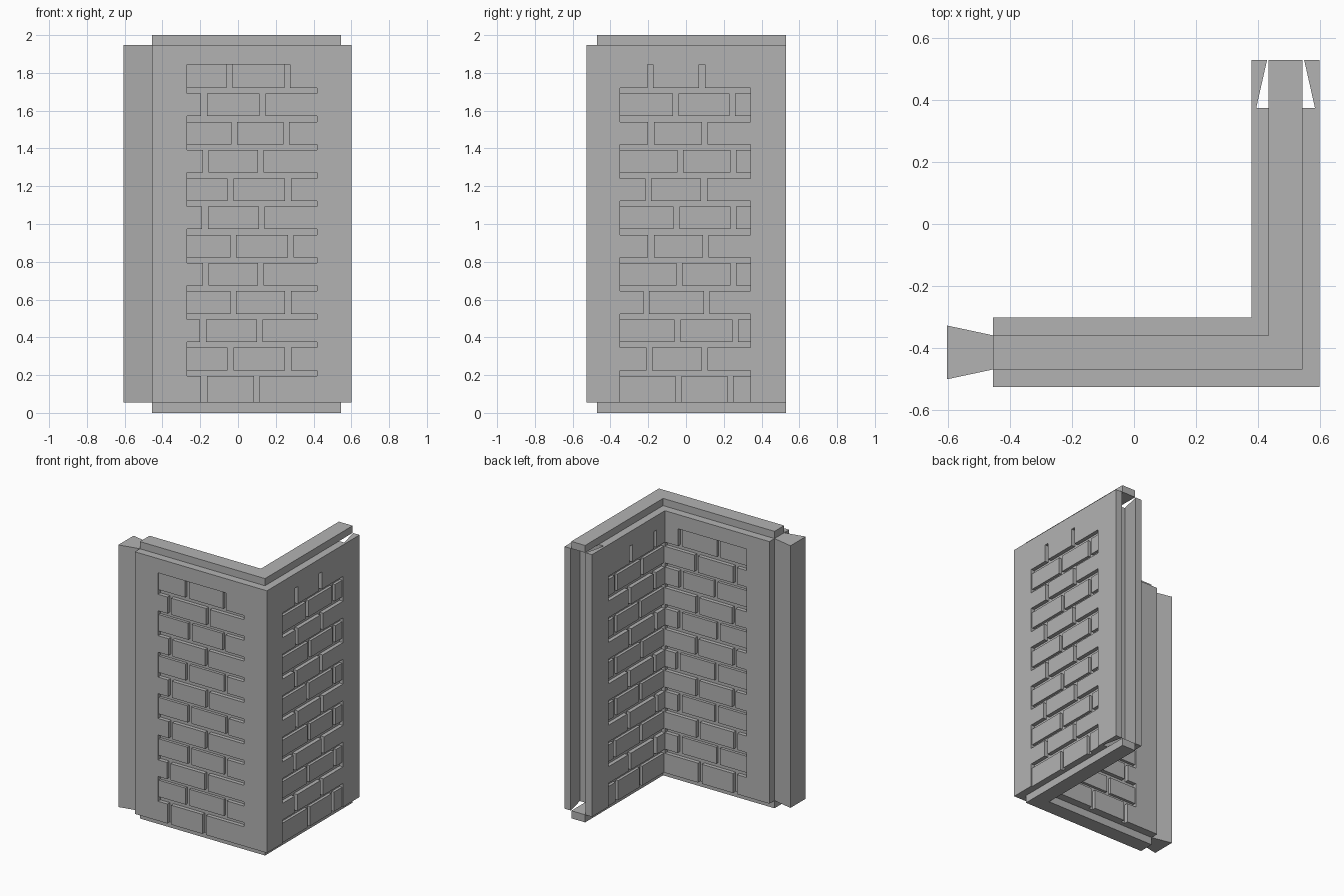
import bpy
import bmesh

cube = bpy.data.objects.get("Cube")
if cube:
    bpy.data.objects.remove(cube, do_unlink=True)

stone = bpy.data.materials.new("stone_grey")
stone.use_nodes = True
GREY = (0.45, 0.45, 0.45, 1)
stone.diffuse_color = GREY
stone.node_tree.nodes["Principled BSDF"].inputs["Base Color"].default_value = GREY

Z0, Z1 = 0.055, 1.948       # wall panel bottom and top
OUT_X, IN_X = 0.6, 0.38     # right wall faces
OUT_Y, IN_Y = -0.527, -0.302  # front wall faces
END_X, END_Y = -0.455, 0.53


def new_object(name, bm):
    bmesh.ops.recalc_face_normals(bm, faces=bm.faces[:])
    mesh = bpy.data.meshes.new(name)
    bm.to_mesh(mesh)
    bm.free()
    mesh.materials.append(stone)
    obj = bpy.data.objects.new(name, mesh)
    bpy.context.collection.objects.link(obj)
    return obj


def prism(name, outline, low, high):
    bm = bmesh.new()
    face = bm.faces.new([bm.verts.new((x, y, low)) for x, y in outline])
    top = bmesh.ops.extrude_face_region(bm, geom=[face])["geom"]
    for v in top:
        if isinstance(v, bmesh.types.BMVert):
            v.co.z = high
    return new_object(name, bm)


def add_box(bm, x, y, z):
    verts = bmesh.ops.create_cube(bm, size=1)["verts"]
    for v in verts:
        v.co = [lo if c < 0 else hi for c, (lo, hi) in zip(v.co, (x, y, z))]


def carve(target, bm):
    cutter = new_object("cutter", bm)
    cutter.hide_render = True
    mod = target.modifiers.new("carve", "BOOLEAN")
    mod.operation = "DIFFERENCE"
    mod.solver = "EXACT"
    mod.use_self = True
    mod.object = cutter
    bpy.context.view_layer.objects.active = target
    bpy.ops.object.modifier_apply(modifier=mod.name)
    bpy.data.objects.remove(cutter, do_unlink=True)


# Corner wall with dovetail tongue on one end and matching slot on the other
wall = prism("corner_wall", [
    (END_X, OUT_Y), (OUT_X, OUT_Y), (OUT_X, END_Y),
    (0.55, END_Y), (0.585, 0.375), (0.395, 0.375), (0.43, END_Y),
    (IN_X, END_Y), (IN_X, IN_Y), (END_X, IN_Y),
    (END_X, -0.36), (-0.605, -0.328), (-0.605, -0.502), (END_X, -0.47),
], Z0, Z1)

# Left edges of the upright joints in each course, from the top down
FRONT = [(-.06, .245), (-.195, .115), (-.035, .24), (-.185, .105), (-.055, .25), (-.19, .11),
         (-.04, .265), (-.185, .105), (-.04, .25), (-.2, .1), (-.055, .25), (-.195, .085)]
SIDE = [(-.205, .07), (-.07, .23), (-.2, .085), (-.045, .235), (-.215, .08), (-.065, .235),
        (-.2, .09), (-.05, .235), (-.225, .095), (-.06, .245), (-.21, .085), (-.055, .22)]
JOINT, DEPTH, SHALLOW, EPS = 0.03, 0.028, 0.008, 0.02
PITCH, TOP = 0.1495, 1.845


def course(i):
    high = TOP - i * PITCH
    low = high - PITCH + JOINT
    return (low if i < 11 else Z0 - EPS), high - (0.015 if i else 0)


def brick_cutter(depth, spans):
    """Boxes for both faces of both walls; spans gives (start, end, low, high)."""
    bm = bmesh.new()
    for on_front, a, b, low, high in spans:
        z = (low, high)
        if on_front:
            add_box(bm, (a, b), (OUT_Y - EPS, OUT_Y + depth), z)
            if a < IN_X:
                add_box(bm, (a, min(b, IN_X)), (IN_Y - depth, IN_Y + EPS), z)
        else:
            add_box(bm, (OUT_X - depth, OUT_X + EPS), (a, b), z)
            if b > IN_Y:
                add_box(bm, (IN_X - EPS, IN_X + depth), (max(a, IN_Y), b), z)
    return bm


# Mortar joints and the slightly sunk bricks in alternate courses
joints, bricks = [], []
for on_front, rows, left, right in ((True, FRONT, -0.27, 0.418), (False, SIDE, -0.35, 0.342)):
    for i, row in enumerate(rows):
        top = TOP - i * PITCH
        bed = top - PITCH + 0.005
        high = top if i == 0 else top + 0.01
        low = bed + 0.01 if i < 11 else Z0 - EPS
        if i < 11:
            joints.append((on_front, left, right, bed - 0.01, bed + 0.02))
        for x in row:
            joints.append((on_front, x, x + JOINT, low, high if i == 0 else top - 0.004))
        sunk = (i % 2 == 0) if on_front else (i % 2 == 1)
        if sunk:
            stop = row[1] + 0.01 if on_front else right
            bricks.append((on_front, left, stop, low, high if i == 0 else top - 0.004))
carve(wall, brick_cutter(SHALLOW, bricks))
carve(wall, brick_cutter(DEPTH, joints))

# Narrow stacking rails on the top and bottom
RAIL = [(END_X, -0.47), (0.545, -0.47), (0.545, END_Y),
        (0.435, END_Y), (0.435, -0.36), (END_X, -0.36)]
prism("top_rail", RAIL, Z1, 2.0)
prism("bottom_rail", RAIL, 0.0, Z0)
